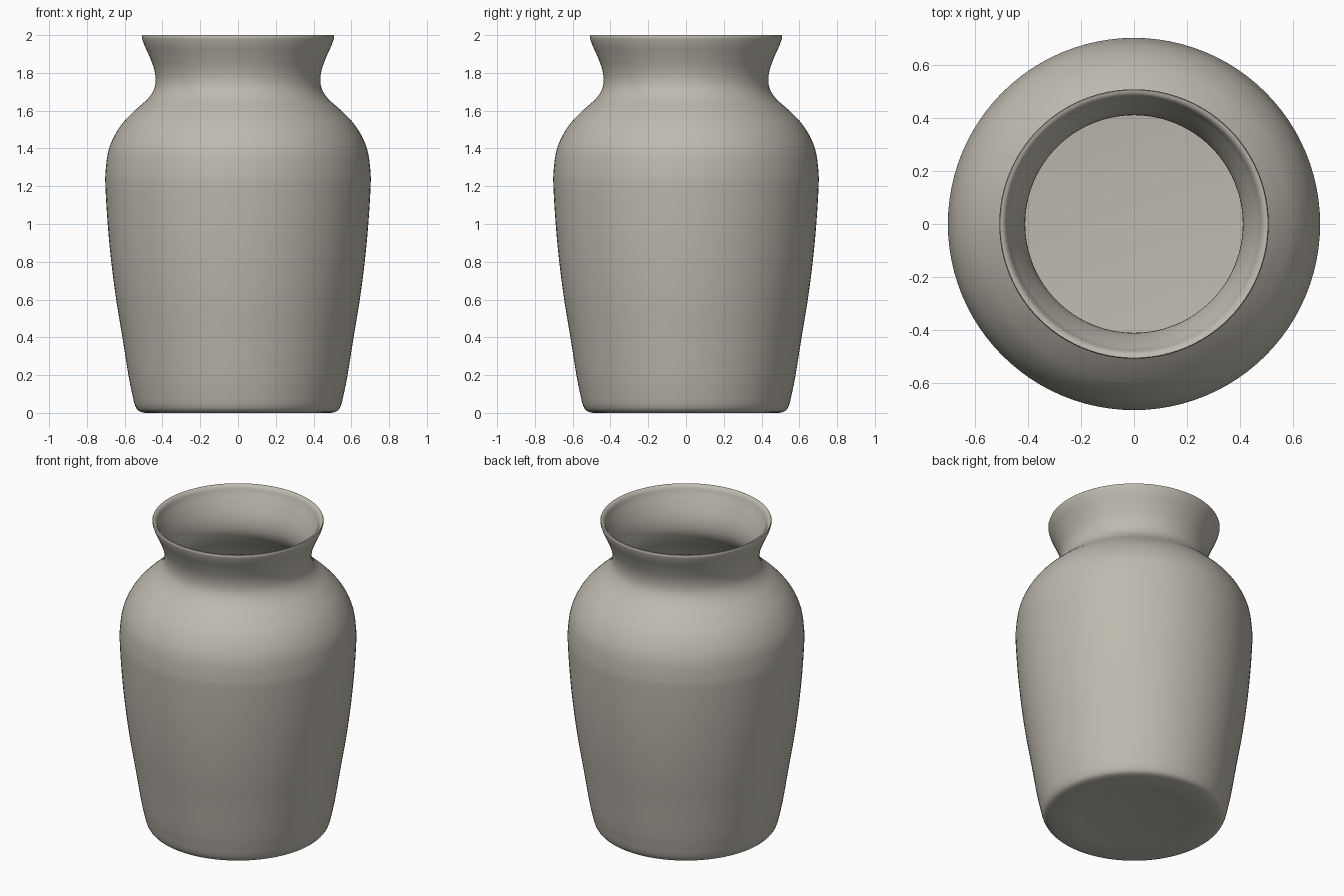
import bpy, bmesh, math
from mathutils import Vector

cube = bpy.data.objects.get("Cube")
if cube:
    bpy.data.objects.remove(cube, do_unlink=True)

SEGMENTS = 96
WALL = 0.025


def smooth_path(points, steps=4):
    """Pass a smooth curve through the (radius, height) points."""
    pts = [Vector(p) for p in points]
    pts = [pts[0]] + pts + [pts[-1]]
    path = []
    for a, b, c, d in zip(pts, pts[1:], pts[2:], pts[3:]):
        for i in range(steps):
            t = i / steps
            path.append(0.5 * (2 * b + (c - a) * t + (2 * a - 5 * b + 4 * c - d) * t ** 2
                               + (3 * b - a - 3 * c + d) * t ** 3))
    return path + [pts[-1]]


def lathe(name, profile, material):
    """Turn a profile that starts and ends on the axis into a closed solid."""
    bm = bmesh.new()
    rings = []
    for r, z in profile:
        if r < 1e-5:
            rings.append([bm.verts.new((0, 0, z))])
        else:
            angles = [math.tau * i / SEGMENTS for i in range(SEGMENTS)]
            rings.append([bm.verts.new((r * math.cos(a), r * math.sin(a), z)) for a in angles])
    for low, high in zip(rings, rings[1:]):
        for i in range(SEGMENTS):
            j = (i + 1) % SEGMENTS
            if len(low) == 1:
                bm.faces.new((low[0], high[j], high[i]))
            elif len(high) == 1:
                bm.faces.new((low[i], low[j], high[0]))
            else:
                bm.faces.new((low[i], low[j], high[j], high[i]))
    bmesh.ops.recalc_face_normals(bm, faces=bm.faces)
    mesh = bpy.data.meshes.new(name)
    bm.to_mesh(mesh)
    bm.free()
    mesh.materials.append(material)
    obj = bpy.data.objects.new(name, mesh)
    bpy.context.collection.objects.link(obj)
    bpy.context.view_layer.objects.active = obj
    obj.select_set(True)
    bpy.ops.object.shade_smooth_by_angle(angle=math.radians(40))
    return obj


# Warm grey glaze
clay = bpy.data.materials.new("warm_grey_clay")
clay.use_nodes = True
colour = (0.52, 0.49, 0.43, 1)
clay.diffuse_color = colour
clay.node_tree.nodes["Principled BSDF"].inputs["Base Color"].default_value = colour

# Outer wall, from the rounded foot up to the flared lip
outer = smooth_path([
    (0.49, 0.0), (0.525, 0.01), (0.545, 0.04), (0.56, 0.1), (0.58, 0.2), (0.612, 0.4),
    (0.645, 0.6), (0.671, 0.8), (0.69, 1.0), (0.702, 1.2), (0.701, 1.28), (0.688, 1.38),
    (0.658, 1.46), (0.61, 1.535), (0.545, 1.602), (0.48, 1.66), (0.446, 1.71),
    (0.436, 1.76), (0.444, 1.82), (0.47, 1.89), (0.495, 1.945), (0.507, 1.98)])

# Inner wall is the outer one moved inward along its normal
inner = []
for before, here, after in zip(outer, outer[1:], outer[2:]):
    along = (after - before).normalized()
    point = here + Vector((-along.y, along.x)) * WALL
    if point.y > WALL + 0.02:
        inner.append(point)
inner.reverse()

# Foot with a shallow recess, lip edge, and inside floor
foot = [(0, 0.012), (0.28, 0.012), (0.32, 0.008), (0.36, 0.002), (0.40, 0.0)]
lip = [(0.509, 1.992), (0.506, 2.0), (0.494, 1.998), (0.487, 1.99)]
floor = [(0.49, WALL + 0.005), (0.46, WALL), (0, WALL)]

lathe("vase", foot + [tuple(p) for p in outer] + lip + [tuple(p) for p in inner] + floor, clay)
